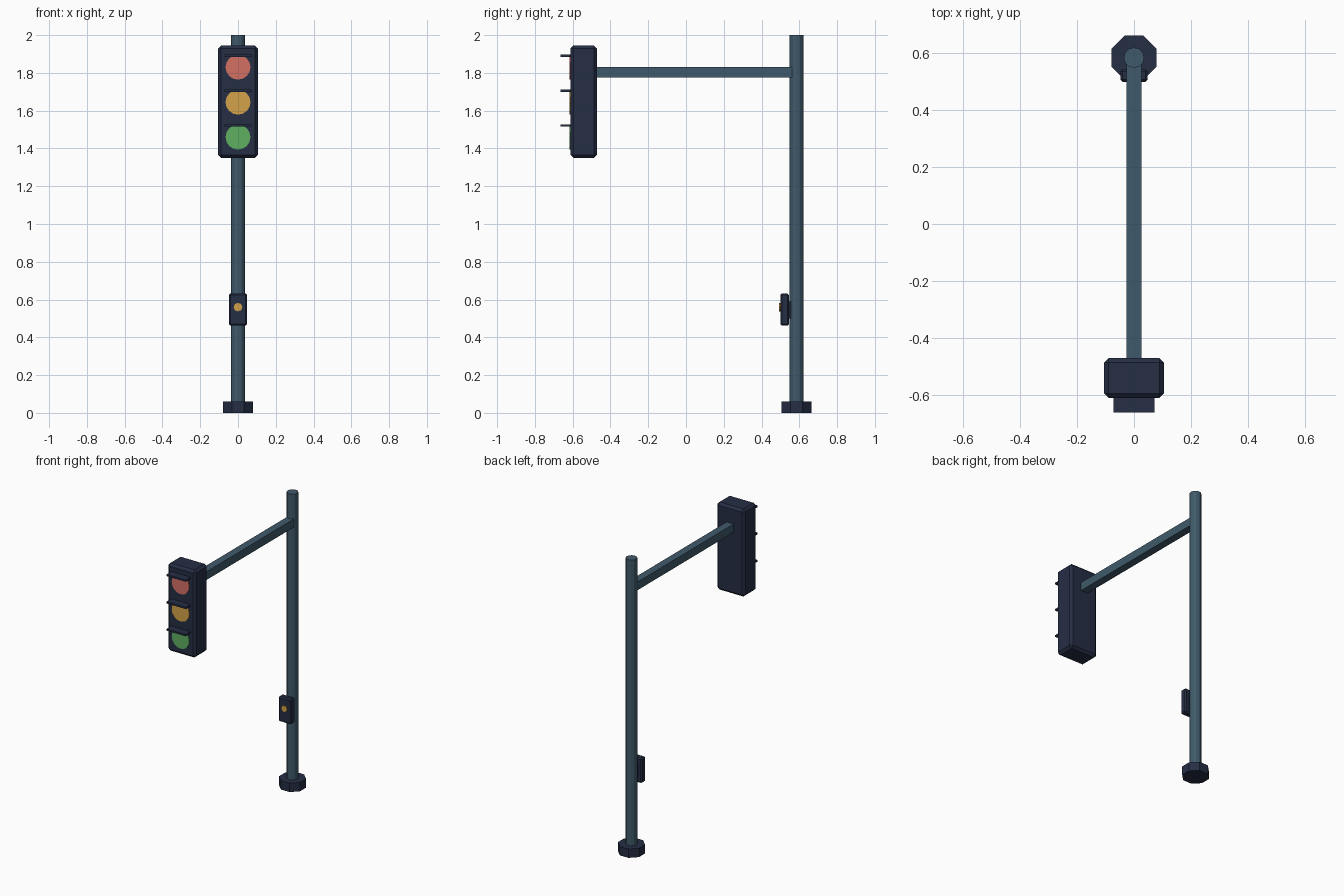
import bpy
from math import pi

if "Cube" in bpy.data.objects:
    bpy.data.objects.remove(bpy.data.objects["Cube"], do_unlink=True)


def material(name, rgb):
    # Convert display RGB bytes to linear values
    col = [((c / 255 + 0.055) / 1.055) ** 2.4 for c in rgb] + [1]
    m = bpy.data.materials.new(name)
    m.use_nodes = True
    m.diffuse_color = col
    m.node_tree.nodes["Principled BSDF"].inputs["Base Color"].default_value = col
    return m


steel = material("blue grey steel", (64, 90, 107))
dark = material("dark navy housing", (37, 46, 69))
red = material("red lens", (212, 112, 100))
amber = material("amber lens", (212, 162, 72))
green = material("green lens", (96, 175, 97))


def finish(name, mat, bevel=0):
    ob = bpy.context.object
    ob.name = name
    ob.data.materials.append(mat)
    bpy.ops.object.transform_apply(location=False, rotation=True, scale=True)
    if bevel:
        mod = ob.modifiers.new("chamfer", "BEVEL")
        mod.width = bevel
        mod.segments = 1
    return ob


def box(name, mat, x, y, z, bevel=0):
    """Box spanning the given (low, high) ranges."""
    spans = (x, y, z)
    bpy.ops.mesh.primitive_cube_add(size=1, location=[(a + b) / 2 for a, b in spans])
    bpy.context.object.scale = [b - a for a, b in spans]
    return finish(name, mat, bevel)


def cylinder(name, mat, sides, radius, depth, loc, rot=(0, 0, 0)):
    bpy.ops.mesh.primitive_cylinder_add(vertices=sides, radius=radius, depth=depth,
                                        location=loc, rotation=rot)
    return finish(name, mat)


POLE_Y = 0.585

# Footing, pole and horizontal arm
cylinder("pole_base", dark, 8, 0.085, 0.06, (0, POLE_Y, 0.03), (0, 0, pi / 8))
cylinder("pole", steel, 12, 0.036, 1.96, (0, POLE_Y, 1.02))
box("arm", steel, (-0.026, 0.026), (-0.5, POLE_Y), (1.775, 1.831))

# Signal housing with three lenses and visors
box("signal_housing", dark, (-0.105, 0.105), (-0.612, -0.472), (1.35, 1.945), 0.016)
for name, mat, z in (("red", red, 1.83), ("amber", amber, 1.645), ("green", green, 1.46)):
    cylinder(name + "_lens", mat, 16, 0.066, 0.012, (0, -0.611, z), (pi / 2, 0, 0))
    box(name + "_visor", dark, (-0.072, 0.072), (-0.664, -0.6), (z + 0.055, z + 0.067))

# Pedestrian button box
box("button_box", dark, (-0.048, 0.048), (0.5, 0.545), (0.462, 0.632), 0.008)
box("button_box_bracket", dark, (-0.02, 0.02), (0.53, 0.57), (0.5, 0.59))
cylinder("call_button", amber, 8, 0.023, 0.012, (0, 0.499, 0.56), (pi / 2, 0, 0))
